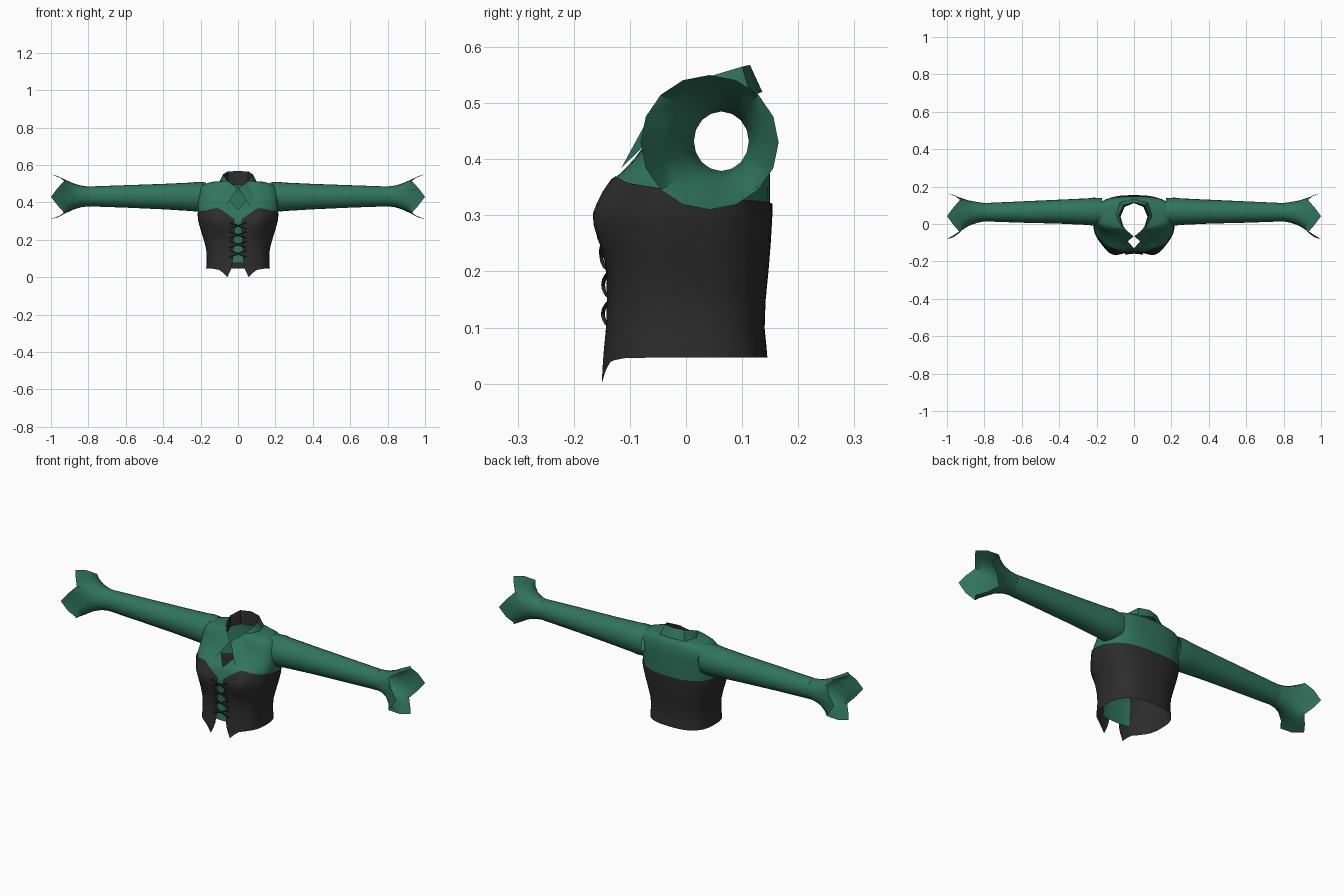
import bpy, bmesh, math
from mathutils import Vector

cube = bpy.data.objects.get("Cube")
if cube:
    bpy.data.objects.remove(cube, do_unlink=True)


def material(name, rgb):
    m = bpy.data.materials.new(name)
    m.use_nodes = True
    m.diffuse_color = (*rgb, 1)
    bsdf = m.node_tree.nodes["Principled BSDF"]
    bsdf.inputs["Base Color"].default_value = (*rgb, 1)
    bsdf.inputs["Roughness"].default_value = 0.8
    return m


GREEN = material("green cloth", (0.03, 0.175, 0.11))
BLACK = material("black leather", (0.026, 0.026, 0.026))


def lerp_keys(keys, k):
    """Interpolate rows of (key, value, ...) at k."""
    if k <= keys[0][0]:
        return keys[0][1:]
    for a, b in zip(keys, keys[1:]):
        if k <= b[0]:
            f = (k - a[0]) / (b[0] - a[0])
            return tuple(p + (q - p) * f for p, q in zip(a[1:], b[1:]))
    return keys[-1][1:]


def sheet(name, rows, mats, closed=False, row_mat=None, drop=None, angle=50):
    """Skin a grid of points, weld coincident ones and shade it."""
    bm = bmesh.new()
    grid = [[bm.verts.new(p) for p in row] for row in rows]
    n = len(rows[0])
    for j in range(len(rows) - 1):
        for i in range(n if closed else n - 1):
            k = (i + 1) % n
            f = bm.faces.new((grid[j][i], grid[j][k], grid[j + 1][k], grid[j + 1][i]))
            f.material_index = row_mat(j) if row_mat else 0
    bmesh.ops.remove_doubles(bm, verts=bm.verts, dist=0.0005)
    if drop:
        gone = [f for f in bm.faces if drop(f.calc_center_median())]
        bmesh.ops.delete(bm, geom=gone, context='FACES')
    bmesh.ops.recalc_face_normals(bm, faces=bm.faces)
    me = bpy.data.meshes.new(name)
    bm.to_mesh(me)
    bm.free()
    for m in mats:
        me.materials.append(m)
    ob = bpy.data.objects.new(name, me)
    bpy.context.collection.objects.link(ob)
    bpy.ops.object.select_all(action='DESELECT')
    ob.select_set(True)
    bpy.context.view_layer.objects.active = ob
    bpy.ops.object.shade_smooth_by_angle(angle=math.radians(angle))
    return ob


# Torso shape: height, half width, front depth, back depth
TORSO = [(0, .165, .148, .14), (.05, .165, .143, .14), (.1, .162, .138, .135),
         (.15, .165, .136, .137), (.2, .178, .137, .142), (.25, .194, .14, .146),
         (.3, .208, .142, .149), (.36, .214, .127, .15), (.4, .215, .092, .15),
         (.44, .215, .064, .15), (.47, .212, .05, .147), (.495, .192, .037, .14),
         (.51, .14, .03, .128), (.515, .075, .028, .115)]
POWER = 0.75


def torso(s, z, gap=0, grow=0):
    """Point on the torso; s runs from 0 at the front to +-1 at the back."""
    w, front, back = lerp_keys(TORSO, z)
    t0 = math.asin((gap / w) ** (1 / POWER))
    t = t0 + abs(s) * (math.pi - t0)
    c = math.cos(t)
    x = (w + grow) * max(math.sin(t), 0) ** POWER
    y = (back - front) / 2 - ((back + front) / 2 + grow) * math.copysign(abs(c) ** POWER, c)
    y -= 0.03 * math.exp(-((t - .45) / .3) ** 2 - ((z - .3) / .07) ** 2)
    return Vector((math.copysign(x, s), y, z))


def both_sides(count):
    half = [(i / count) ** 1.2 for i in range(count + 1)]
    return [-s for s in reversed(half)] + [max(s, 1e-9) for s in half]


# Corset, open down the front, with a heart-shaped top and pointed hem
HEM = [(0, 0), (.06, .022), (.13, .04), (.25, .046), (1, .047)]
TOP = [(0, .31), (.05, .342), (.09, .363), (.125, .37), (.17, .367), (.25, .357),
       (.38, .35), (.6, .33), (1, .32)]
GAP = [(0, .055), (.05, .033), (.12, .024), (.31, .017)]


def corset_point(s, v):
    lo, hi = lerp_keys(HEM, abs(s))[0], lerp_keys(TOP, abs(s))[0]
    z = lo + (hi - lo) * v
    return torso(s, z, lerp_keys(GAP, z)[0], .005)


sides = both_sides(28)
half = len(sides) // 2
corset_rows = []
for j in range(17):
    # Start at the back so that the front edges stay separate
    row = [corset_point(s, j / 16) for s in sides]
    corset_rows.append(row[half:] + row[:half])
sheet("corset", corset_rows, [BLACK])

# Shirt body with a V opening and open armholes
NECK = [(.36, 0), (.385, .022), (.42, .05), (.515, .05)]
shirt_z = [.3, .32, .34, .36, .37, .385, .4, .42, .44, .455, .47, .484, .495, .504, .51, .515]


def in_armhole(c):
    return abs(c.x) > .14 and math.hypot(c.y - .065, c.z - .43) < .064


shirt_rows = []
for z in shirt_z:
    row = [torso(s, z, lerp_keys(NECK, z)[0]) for s in sides]
    shirt_rows.append(row[half:] + row[:half])
sheet("shirt_body", shirt_rows, [GREEN], drop=in_armhole)

# Join the lower shirt front and show it behind the laces
sheet("shirt_front_panel",
      [[torso(s / 30, .075 + j * .025, 0, -.004) for s in (-4, -3, -2, -1, 1e-6, 1, 2, 3, 4)]
       for j in range(11)], [GREEN])

# Sleeves and cuffs: x, centre y, centre z, y radius, z radius
SLEEVE = [(.17, .066, .43, .072, .077), (.215, .066, .43, .075, .08),
          (.25, .066, .43, .071, .076), (.4, .066, .431, .064, .068),
          (.6, .064, .432, .057, .06), (.8, .063, .432, .049, .053)]
CUFF = [(.8, .063, .432, .049, .053), (.84, .062, .432, .056, .058),
        (.88, .058, .432, .068, .072), (.925, .05, .431, .094, .098),
        (.965, .042, .43, .123, .12)]


def tube(name, side, keys, count, lobes=0):
    rows = []
    for k, (x, cy, cz, ry, rz) in enumerate(keys):
        wave = lobes * (k / (len(keys) - 1)) ** 3
        angles = [2 * math.pi * i / count for i in range(count)]
        rows.append([(side * (x + wave * math.cos(4 * a)),
                      cy + ry * math.cos(a), cz + rz * math.sin(a)) for a in angles])
    sheet(name, rows, [GREEN], closed=True)


for label, side in (("left", 1), ("right", -1)):
    tube(label + "_sleeve", side, SLEEVE, 24)
    tube(label + "_cuff", side, CUFF, 16, .035)

# Folded collar: black inside, green outside, with pointed flaps
INNER = [(0, .012, -.06, .455), (1, .055, -.02, .48), (2, .072, .04, .495),
         (3, .05, .092, .495), (4, 0, .112, .495)]
FOLD = [(0, .002, -.066, .475), (1, .058, -.02, .515), (2, .08, .05, .55),
        (3, .056, .1, .565), (4, 0, .114, .568)]
OUTER = [(0, .06, -.115, .385), (1, .1, -.045, .452), (2, .107, .045, .493),
         (3, .075, .115, .512), (4, 0, .136, .52)]


def collar_row(keys):
    right = [lerp_keys(keys, i / 2) for i in range(9)]
    return [(-x, y, z) for x, y, z in right] + [p for p in reversed(right)]


sheet("collar", [collar_row(k) for k in (INNER, FOLD, OUTER)], [BLACK, GREEN],
      row_mat=lambda j: j, angle=40)

# Crossed laces down the front
for n in range(4):
    z = .125 + n * .05
    for label, side in (("left", 1), ("right", -1)):
        cu = bpy.data.curves.new("lace", 'CURVE')
        cu.dimensions = '3D'
        cu.bevel_depth = .0035
        cu.bevel_resolution = 1
        sp = cu.splines.new('POLY')
        sp.points.add(6)
        for i, p in enumerate(sp.points):
            f = i / 3 - 1
            h = z + .018 * f
            x = side * f * .046
            y = torso(abs(f) * .06, h).y - .006 - .005 * (1 - f * f)
            p.co = (x, y, h, 1)
        cu.materials.append(BLACK)
        ob = bpy.data.objects.new(f"{label}_lace_{n + 1}", cu)
        bpy.context.collection.objects.link(ob)
